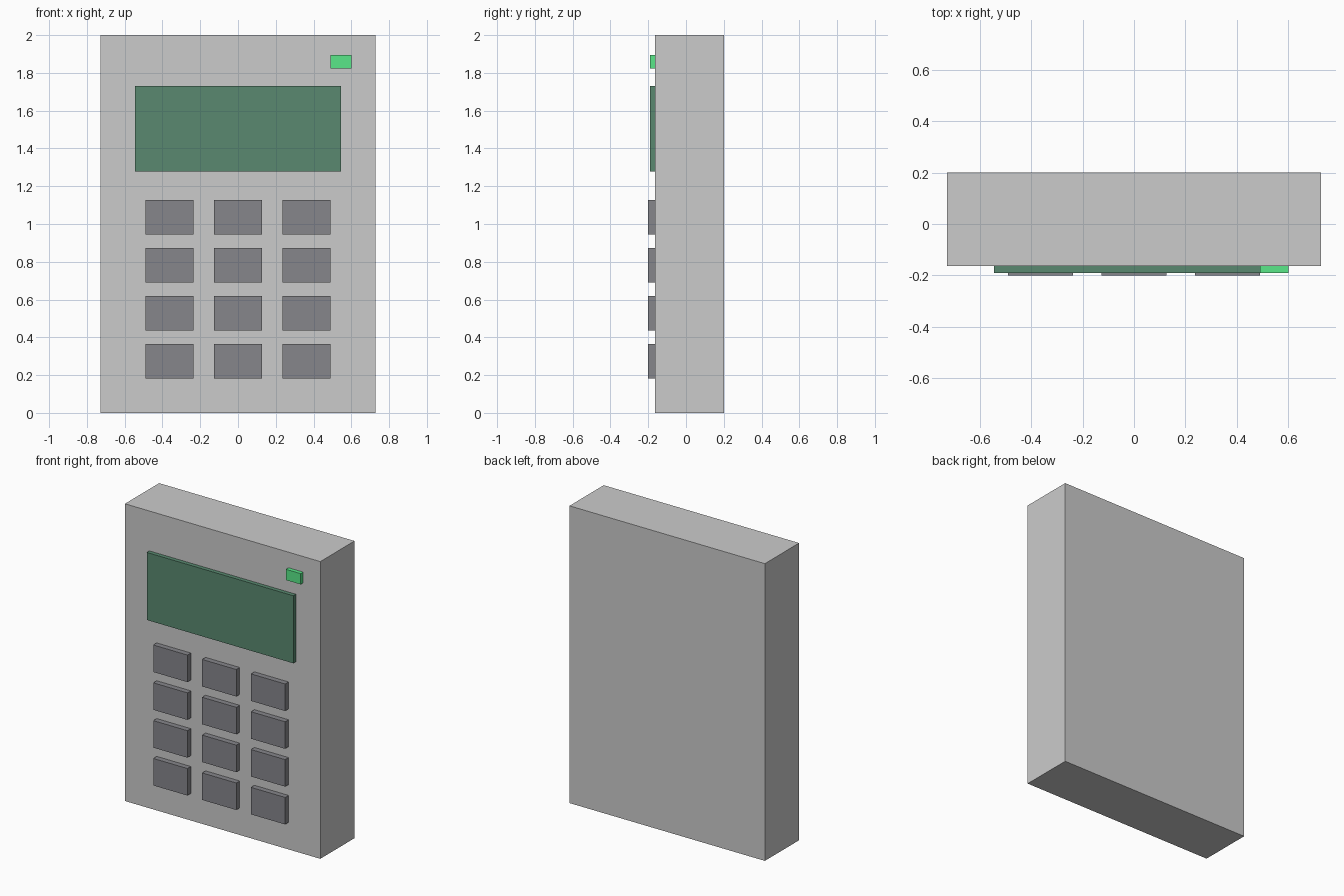
import bpy

if "Cube" in bpy.data.objects:
    bpy.data.objects.remove(bpy.data.objects["Cube"])


def material(name, rgb):
    m = bpy.data.materials.new(name)
    m.diffuse_color = (*rgb, 1.0)
    m.use_nodes = True
    m.node_tree.nodes["Principled BSDF"].inputs["Base Color"].default_value = m.diffuse_color
    return m


def box(name, x, z, width, height, y_front, y_back, mat=None):
    bpy.ops.mesh.primitive_cube_add(size=1, location=(x, (y_front + y_back) / 2, z))
    ob = bpy.context.object
    ob.name = name
    ob.scale = (width, y_back - y_front, height)
    bpy.ops.object.transform_apply(location=False, rotation=False, scale=True)
    if mat:
        ob.data.materials.append(mat)
    return ob


FACE = -0.1636  # front plane of the body

screen_green = material("screen_green", (0.10, 0.25, 0.16))
light_green = material("light_green", (0.10, 0.80, 0.25))
key_grey = material("key_grey", (0.24, 0.24, 0.26))

# Housing
box("body", 0, 1.0, 1.4545, 2.0, FACE, 0.2)

# Display and status light
box("screen", 0, 1.5045, 1.0909, 0.4545, -0.1909, FACE, screen_green)
box("status_light", 0.5455, 1.859, 0.1091, 0.0727, -0.1909, FACE, light_green)

# Keypad: four rows of three keys
for row in range(4):
    for col in range(3):
        box(f"key_{row + 1}_{col + 1}", (col - 1) * 0.3636, 0.2727 + row * 0.2545,
            0.2545, 0.1818, -0.2, FACE, key_grey)
